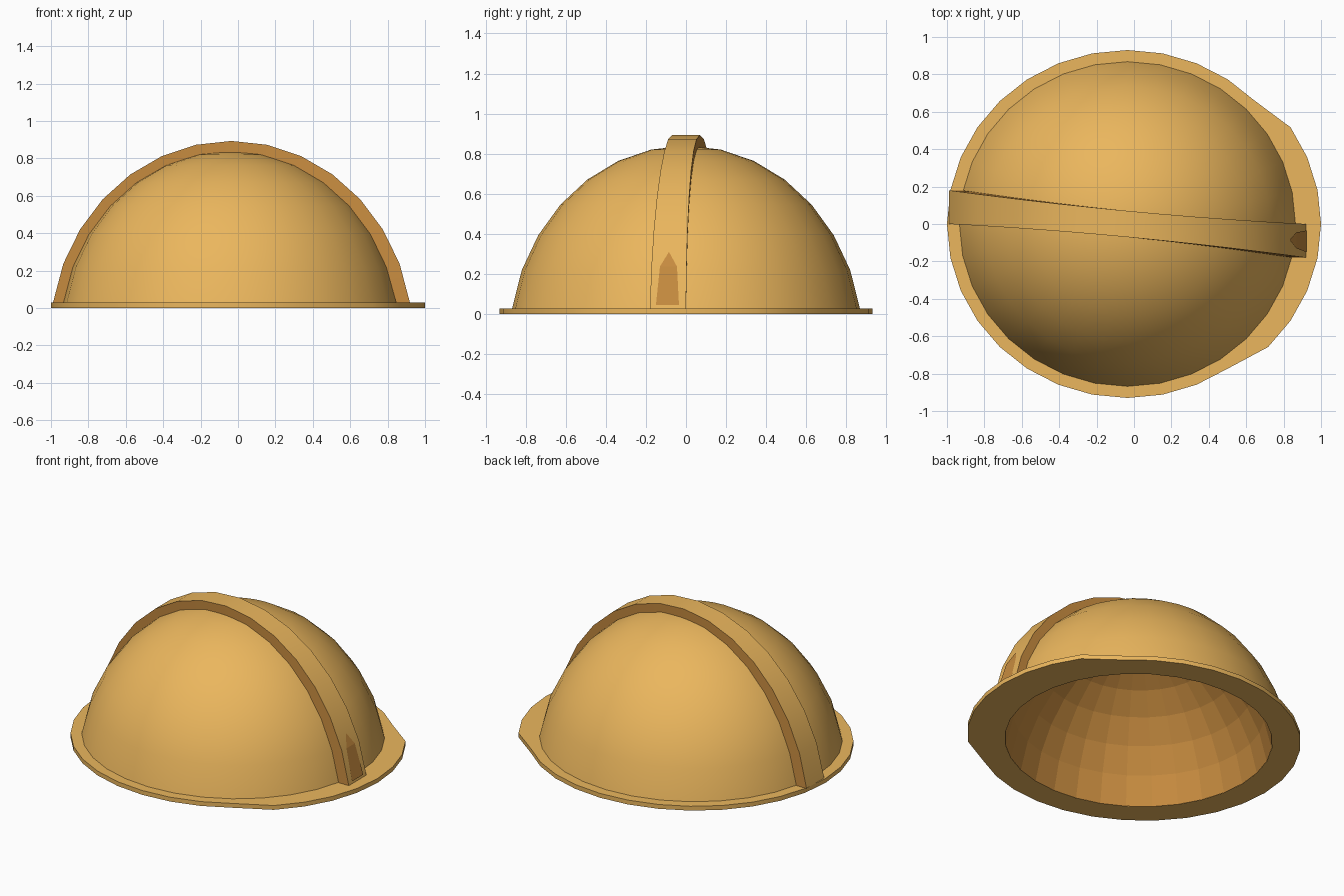
import bpy, bmesh
from math import sin, cos, radians

if "Cube" in bpy.data.objects:
    bpy.data.objects.remove(bpy.data.objects["Cube"])

CX, SEG, STEP = -0.035, 32, 11.25


def material(name, color):
    m = bpy.data.materials.new(name)
    m.diffuse_color = color
    m.use_nodes = True
    m.node_tree.nodes["Principled BSDF"].inputs["Base Color"].default_value = m.diffuse_color
    return m


YELLOW = material("yellow", (0.83, 0.47, 0.11, 1))
ORANGE = material("orange", (0.57, 0.26, 0.05, 1))


def make(name, verts, faces, mat, smooth=None, flip=False, recalc=False):
    me = bpy.data.meshes.new(name)
    me.from_pydata(verts, [], faces)
    ob = bpy.data.objects.new(name, me)
    bpy.context.collection.objects.link(ob)
    me.materials.append(mat)
    if flip:
        me.flip_normals()
    if recalc:
        bm = bmesh.new()
        bm.from_mesh(me)
        bmesh.ops.recalc_face_normals(bm, faces=bm.faces)
        bm.to_mesh(me)
        bm.free()
    if smooth:
        bpy.ops.object.select_all(action='DESELECT')
        ob.select_set(True)
        bpy.context.view_layer.objects.active = ob
        bpy.ops.object.shade_smooth_by_angle(angle=radians(smooth))
    return ob


def dome(name, rx, ry, rz, zc, z_base, mat, smooth, flip):
    # rings from the base up to the pole
    verts = []
    for i in range(7, 0, -1):
        t = radians(STEP * i)
        z = z_base if i == 7 else zc + rz * cos(t)
        for k in range(SEG):
            a = radians(STEP * k)
            verts.append((CX + rx * sin(t) * cos(a), ry * sin(t) * sin(a), z))
    verts.append((CX, 0, zc + rz))
    faces = [(r * SEG + k, r * SEG + (k + 1) % SEG,
              (r + 1) * SEG + (k + 1) % SEG, (r + 1) * SEG + k)
             for r in range(6) for k in range(SEG)]
    faces += [(6 * SEG + k, 6 * SEG + (k + 1) % SEG, 7 * SEG)
              for k in range(-SEG, 0)]
    # pole fan uses the last ring (six rings below it)
    faces[-SEG:] = [(6 * SEG + k, 6 * SEG + (k + 1) % SEG, 7 * SEG)
                    for k in range(SEG)]
    return make(name, verts, faces, mat, smooth, flip)


# Outer shell and faceted inner lining
dome("shell", 0.918, 0.887, 1.006, -0.166, 0.02, YELLOW, 40, False)
dome("lining", 0.81, 0.785, 0.91, -0.165, 0.0, ORANGE, None, True)

# Brim with the visor sector pushed outward
verts = []
for rx, ry, z in ((0.795, 0.77, 0), (0.86, 0.83, 0), (0.965, 0.93, 0),
                  (0.965, 0.93, 0.028), (0.88, 0.85, 0.028)):
    for k in range(SEG):
        a = radians(STEP * k)
        push = 0.07 if rx > 0.9 and (k <= 3 or k >= SEG - 4) else 0
        verts.append((CX + rx * cos(a) + push, ry * sin(a), z))
faces = [(r * SEG + k, (r + 1) * SEG + k,
          (r + 1) * SEG + (k + 1) % SEG, r * SEG + (k + 1) % SEG)
         for r in range(4) for k in range(SEG)]
make("brim", verts, faces, YELLOW, 40)


# Diagonal ridge strap over the crown
def edge(s):
    return 0.07 - 0.09 * s + 0.02 * s * s


def outer(i):
    t = radians(STEP * i)
    return CX + 0.973 * sin(t), -0.17 + 1.063 * cos(t)


top, sides = [], []
for i in range(-7, 8):
    t = radians(STEP * i)
    x, z = outer(i)
    s = sin(t) / sin(radians(STEP * 7))
    xi, zi = CX + 0.90 * sin(t), max(-0.17 + 0.985 * cos(t), 0.01)
    if abs(i) == 7:
        z = 0.028
    top += [(x, -edge(-s), z), (x, edge(s), z)]
    sides += [(x, -edge(-s), z), (xi, -edge(-s), zi),
              (x, edge(s), z), (xi, edge(s), zi)]
make("ridge_top", top, [(2 * i, 2 * i + 2, 2 * i + 3, 2 * i + 1)
                        for i in range(14)], YELLOW, 40)
faces = []
for i in range(14):
    b = 4 * i
    faces += [(b, b + 1, b + 5, b + 4), (b + 2, b + 6, b + 7, b + 3)]
make("ridge_sides", sides, faces, ORANGE, 40)


# Small pointed plate at the visor end of the ridge
def on_ridge(y, z):
    for i in range(7, 0, -1):
        (x0, z0), (x1, z1) = outer(i), outer(i - 1)
        if z <= z1:
            return (x0 + (x1 - x0) * (z - z0) / (z1 - z0) + 0.004, y, z)


z_bend = outer(6)[1]
pts = [on_ridge(y, z) for y, z in ((-0.15, 0.045), (-0.035, 0.045),
       (-0.045, z_bend), (-0.085, 0.31), (-0.13, z_bend))]
make("pointed_plate", pts, [(0, 1, 2, 4), (4, 2, 3)], ORANGE)
